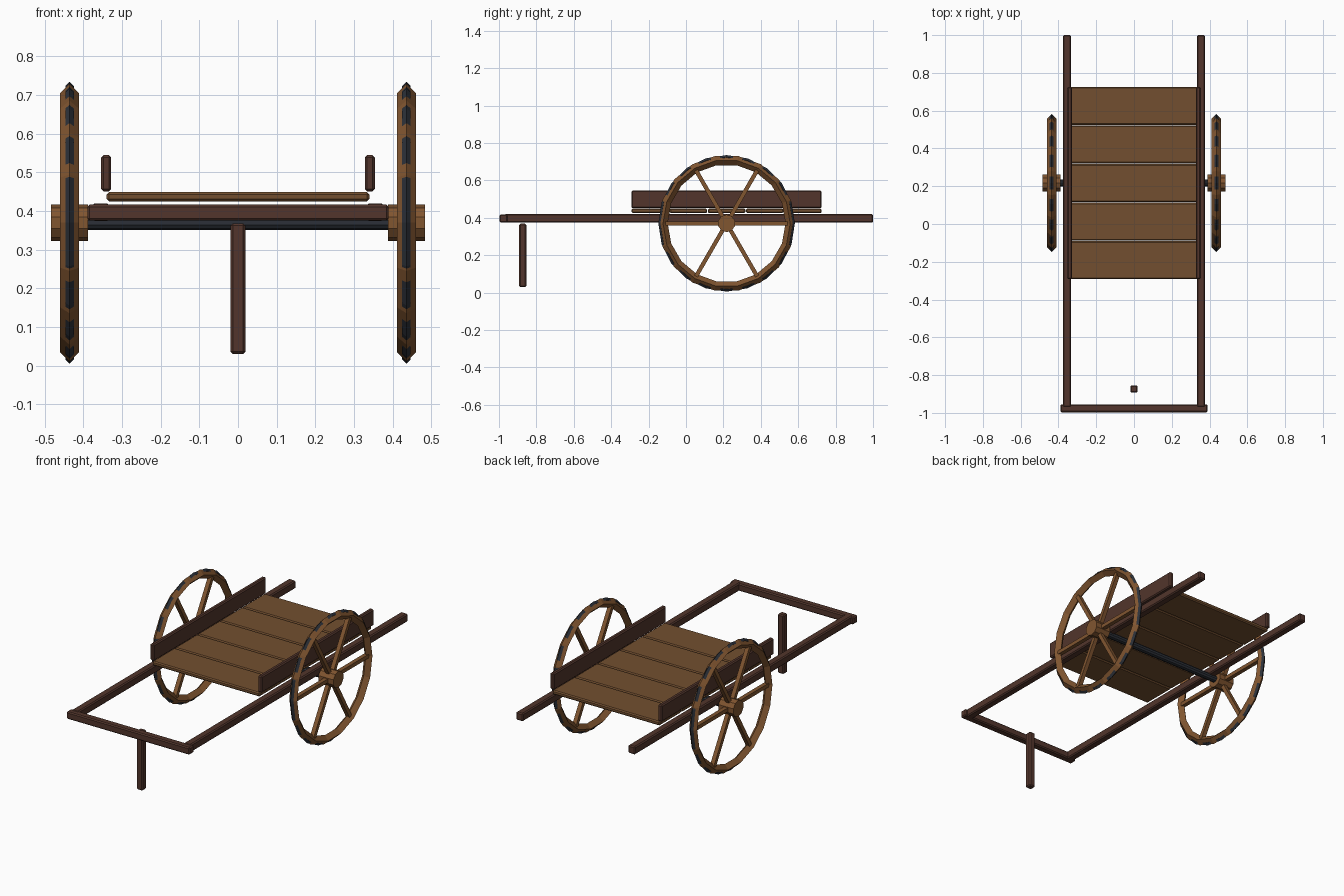
import bpy
from math import pi, sin, cos

if "Cube" in bpy.data.objects:
    bpy.data.objects.remove(bpy.data.objects["Cube"])


def material(name, rgb):
    m = bpy.data.materials.new(name)
    m.diffuse_color = (*rgb, 1)
    m.use_nodes = True
    m.node_tree.nodes["Principled BSDF"].inputs["Base Color"].default_value = m.diffuse_color
    return m


DARK = material("dark_wood", (0.085, 0.036, 0.025))
PLANK = material("plank_wood", (0.17, 0.078, 0.029))
WHEEL = material("wheel_wood", (0.22, 0.092, 0.030))
IRON = material("iron", (0.025, 0.03, 0.04))

AXLE_Y, AXLE_Z = 0.217, 0.37
TO_X = (pi / 2, 0, pi / 2)  # turns local z onto x, local x onto y


def finish(name, mat):
    ob = bpy.context.object
    ob.name = name
    ob.data.materials.append(mat)
    return ob


def box(name, size, loc, mat, bevel=0.006, rot=(0, 0, 0)):
    bpy.ops.mesh.primitive_cube_add(size=1, location=loc, rotation=rot)
    ob = finish(name, mat)
    ob.scale = size
    bpy.ops.object.transform_apply(location=False, rotation=False, scale=True)
    if bevel:
        b = ob.modifiers.new("bevel", "BEVEL")
        b.width, b.segments = bevel, 1
    return ob


def ring(name, x, major, minor, sides, mat):
    bpy.ops.mesh.primitive_torus_add(
        major_radius=major, minor_radius=minor, major_segments=sides,
        minor_segments=4, location=(x, AXLE_Y, AXLE_Z), rotation=TO_X)
    return finish(name, mat)


def rod(name, x, radius, length, sides, mat):
    bpy.ops.mesh.primitive_cylinder_add(
        vertices=sides, radius=radius, depth=length,
        location=(x, AXLE_Y, AXLE_Z), rotation=TO_X)
    return finish(name, mat)


# Bed planks
for i in range(5):
    box(f"bed_plank_{i + 1}", (0.68, 0.2, 0.024),
        (0, AXLE_Y + (i - 2) * 0.204, 0.437), PLANK)

# Axle, handle bar and prop leg
rod("axle", 0, 0.019, 0.80, 10, IRON)
box("handle_bar", (0.78, 0.042, 0.042), (0, -0.976, 0.396), DARK)
box("prop_leg", (0.039, 0.038, 0.338), (0, -0.873, 0.199), DARK)

for side, s in (("left", -1), ("right", 1)):
    # Long shaft and side board
    box(f"{side}_shaft", (0.044, 1.97, 0.046), (s * 0.355, 0.015, 0.397), DARK)
    box(f"{side}_side_board", (0.026, 1.016, 0.094), (s * 0.341, AXLE_Y, 0.498), DARK)
    # Wheel: rim, iron tyre, hub, spokes
    x = s * 0.436
    ring(f"{side}_wheel_rim", x, 0.34, 0.025, 18, WHEEL)
    ring(f"{side}_wheel_tyre", x, 0.354, 0.011, 20, IRON)
    rod(f"{side}_wheel_hub", x, 0.047, 0.095, 10, WHEEL)
    for k in range(6):
        a = k * pi / 3
        box(f"{side}_spoke_{k + 1}", (0.024, 0.31, 0.022),
            (x, AXLE_Y + 0.175 * cos(a), AXLE_Z + 0.175 * sin(a)),
            WHEEL, 0, (a, 0, 0))
